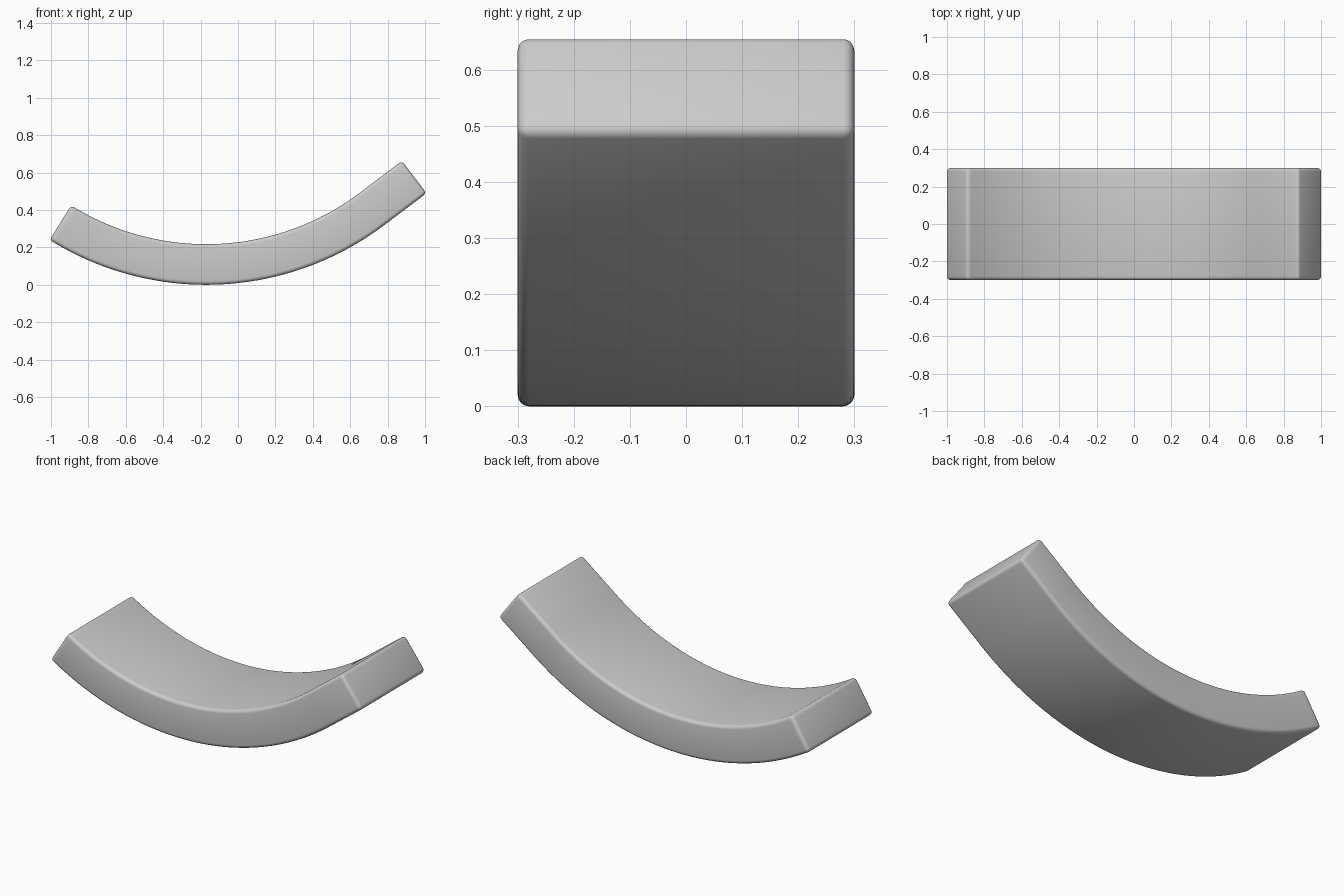
import bpy, bmesh
from math import sin, cos, radians

if "Cube" in bpy.data.objects:
    bpy.data.objects.remove(bpy.data.objects["Cube"])

# Curved bar: circular arc with a straight run at the right end
R, THICK, HALF_W = 1.58, 0.217, 0.30
CX = -0.17
A0, A1, STRAIGHT, SEGS = radians(-32), radians(37), 0.284, 46


def section(angle, run=0.0):
    """Four corners of the rectangular cross-section at a point along the bar."""
    corners = []
    for r, y in ((R, -HALF_W), (R, HALF_W), (R - THICK, HALF_W), (R - THICK, -HALF_W)):
        corners.append((CX + r * sin(angle) + run * cos(angle), y,
                        R - r * cos(angle) + run * sin(angle)))
    return corners


sections = [section(A0 + (A1 - A0) * i / SEGS) for i in range(SEGS + 1)]
sections.append(section(A1, STRAIGHT))

# Skin the sections and close both ends
bm = bmesh.new()
rings = [[bm.verts.new(p) for p in s] for s in sections]
for a, b in zip(rings, rings[1:]):
    for k in range(4):
        n = (k + 1) % 4
        bm.faces.new((a[k], a[n], b[n], b[k]))
bm.faces.new(rings[0])
bm.faces.new(rings[-1])
bmesh.ops.recalc_face_normals(bm, faces=bm.faces)

mesh = bpy.data.meshes.new("curved_bar")
bm.to_mesh(mesh)
bm.free()
bar = bpy.data.objects.new("curved_bar", mesh)
bpy.context.collection.objects.link(bar)

# Small rounded edges
bevel = bar.modifiers.new("rounded_edges", 'BEVEL')
bevel.width = 0.02
bevel.segments = 4
bevel.limit_method = 'ANGLE'
bevel.angle_limit = radians(40)

bpy.context.view_layer.objects.active = bar
bar.select_set(True)
bpy.ops.object.modifier_apply(modifier=bevel.name)
bpy.ops.object.shade_smooth_by_angle(angle=radians(35))
